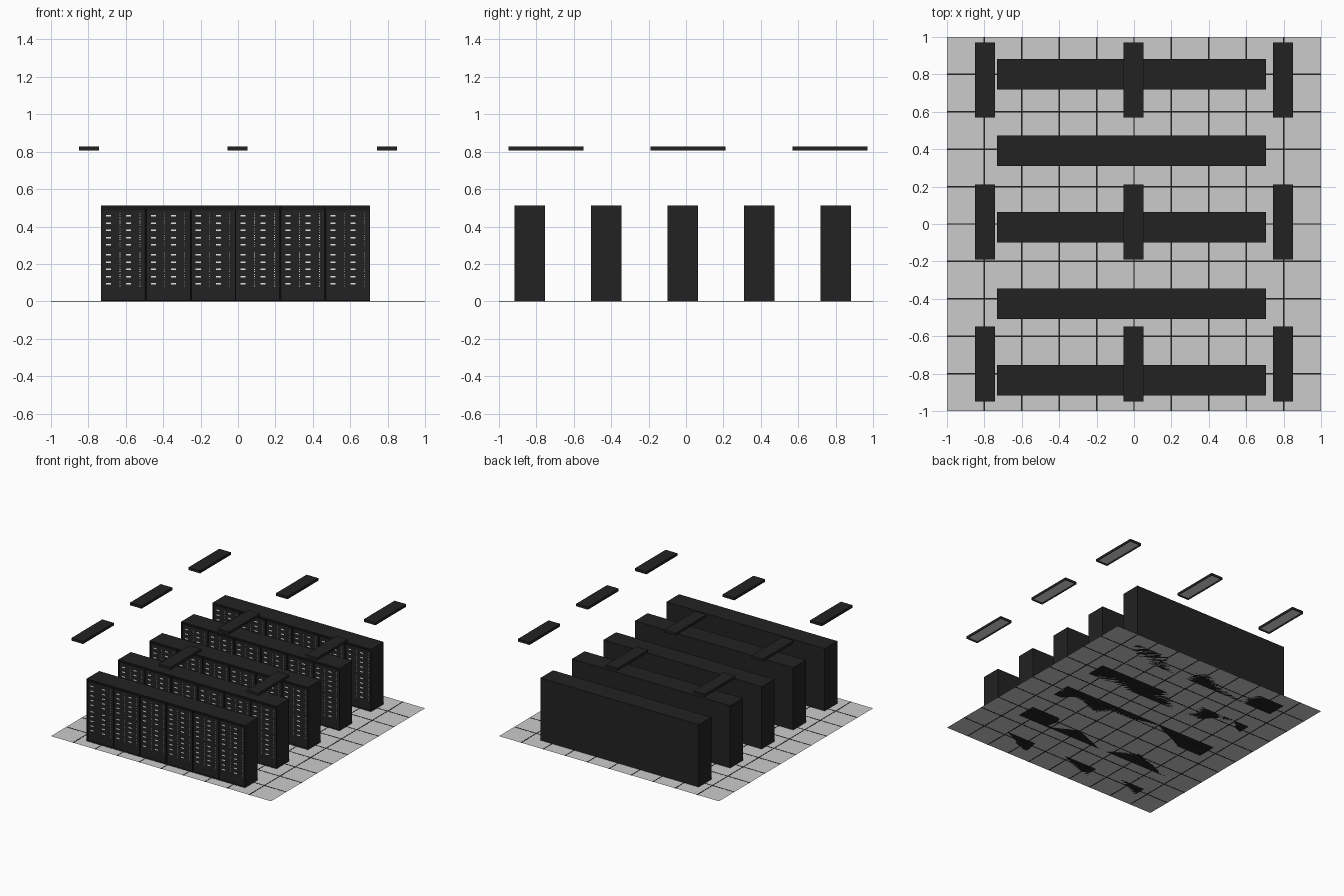
import bpy, bmesh
from mathutils import Vector, Matrix

if "Cube" in bpy.data.objects:
    bpy.data.objects.remove(bpy.data.objects["Cube"])


def material(name, r, g, b):
    m = bpy.data.materials.new(name)
    m.diffuse_color = (r, g, b, 1)
    m.use_nodes = True
    m.node_tree.nodes["Principled BSDF"].inputs["Base Color"].default_value = m.diffuse_color
    return m


DARK = material("charcoal metal", 0.016, 0.016, 0.016)
TILE = material("pale floor tile", 0.6, 0.6, 0.6)
GLOW = material("white light", 0.9, 0.9, 0.9)
PANEL = material("lamp diffuser", 0.7, 0.7, 0.7)


def box(bm, lo, hi):
    lo, hi = Vector(lo), Vector(hi)
    mat = Matrix.Translation((lo + hi) / 2) @ Matrix.Diagonal((*(hi - lo), 1))
    bmesh.ops.create_cube(bm, size=1, matrix=mat)


def to_mesh(bm, name, *mats):
    me = bpy.data.meshes.new(name)
    bm.normal_update()
    bm.to_mesh(me)
    bm.free()
    for m in mats:
        me.materials.append(m)
    return me


def place(me, name, loc=(0, 0, 0)):
    ob = bpy.data.objects.new(name, me)
    ob.location = loc
    bpy.context.collection.objects.link(ob)
    return ob


def face_towards(bm, direction):
    bm.normal_update()
    bm.faces.ensure_lookup_table()
    return max(bm.faces, key=lambda f: f.normal.dot(Vector(direction)))


# floor sheet with dark joint strips that show on both sides
bm = bmesh.new()
bmesh.ops.create_grid(bm, x_segments=10, y_segments=10, size=1,
                      matrix=Matrix.Translation((0, 0, 0.001)))
place(to_mesh(bm, "floor", TILE), "floor")

bm = bmesh.new()
for i in range(-4, 5):
    c = i * 0.2
    box(bm, (c - 0.004, -1, 0), (c + 0.004, 1, 0.002))
    box(bm, (-1, c - 0.004, 0), (1, c + 0.004, 0.002))
place(to_mesh(bm, "floor_joints", DARK), "floor_joints")

# cabinet with a recessed front and a sloping header
W, D, H = 0.2398, 0.164, 0.513
RECESS = 0.010
bm = bmesh.new()
box(bm, (0, 0, 0.001), (W, D, H))
front = face_towards(bm, (0, -1, 0))
bmesh.ops.inset_individual(bm, faces=[front], thickness=0.003, depth=0)
bmesh.ops.inset_individual(bm, faces=[front], thickness=0.002, depth=-RECESS)
for v in front.verts:
    if v.co.z > H / 2:
        v.co.z = 0.487
cabinet = to_mesh(bm, "cabinet", DARK)

# status lights: a wide dash and a stack of dots on each server
bm = bmesh.new()


def plate(x, z, w, h):
    y = RECESS - 0.0015
    pts = [(x - w / 2, z - h / 2), (x + w / 2, z - h / 2),
           (x + w / 2, z + h / 2), (x - w / 2, z + h / 2)]
    bm.faces.new([bm.verts.new((px, y, pz)) for px, pz in pts])


for bay in (0, 0.107):
    for top in (0.457, 0.248):
        for row in range(5):
            z = top - row * 0.0386
            plate(bay + 0.041, z, 0.027, 0.008)
            for k in (-1, 0, 1):
                plate(bay + 0.102, z + k * 0.011, 0.004, 0.004)
lights = to_mesh(bm, "status_lights", GLOW)

# five rows of six cabinets
for r in range(5):
    for c in range(6):
        loc = (-0.733 + c * W, -0.918 + r * 0.409, 0)
        place(cabinet, f"cabinet_{r + 1}_{c + 1}", loc)
        place(lights, f"status_lights_{r + 1}_{c + 1}", loc)

# ceiling lamps: shallow housings with a recessed diffuser underneath
bm = bmesh.new()
box(bm, (-0.053, -0.2, 0.807), (0.053, 0.2, 0.828))
under = face_towards(bm, (0, 0, -1))
bmesh.ops.inset_individual(bm, faces=[under], thickness=0.004, depth=0)
bmesh.ops.inset_individual(bm, faces=[under], thickness=0.001, depth=-0.012)
under.material_index = 1
lamp = to_mesh(bm, "ceiling_lamp", DARK, PANEL)
for i, x in enumerate((-0.797, -0.002, 0.797)):
    for j, y in enumerate((-0.749, 0.011, 0.77)):
        place(lamp, f"ceiling_lamp_{i + 1}_{j + 1}", (x, y, 0))
